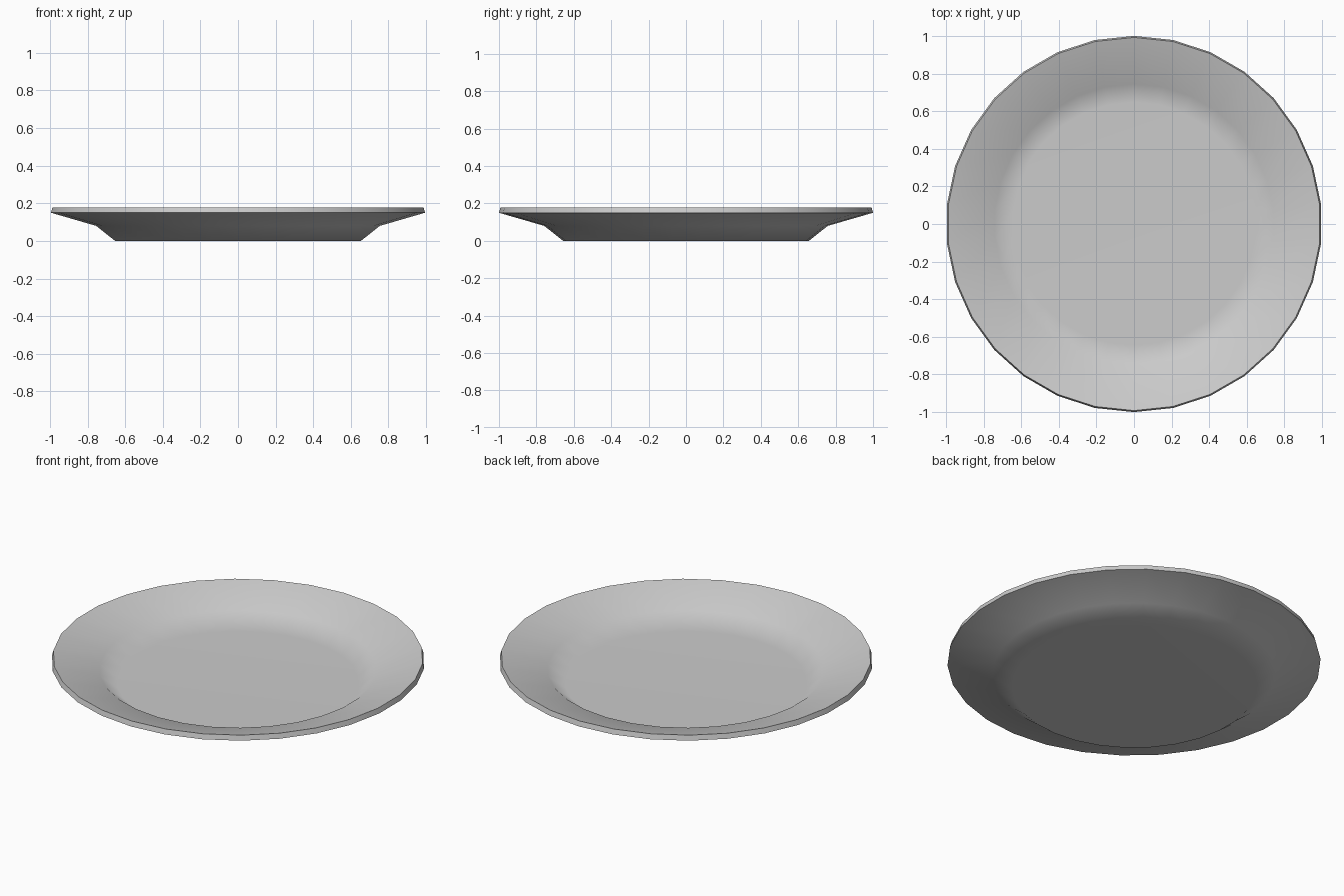
import bpy
import bmesh
from math import sin, cos, tau, radians

SIDES = 30

default = bpy.data.objects.get("Cube")
if default:
    bpy.data.objects.remove(default, do_unlink=True)

# Pale grey glaze
glaze = bpy.data.materials.new("pale_grey")
glaze.use_nodes = True
colour = (0.6, 0.6, 0.6, 1)
glaze.diffuse_color = colour
glaze.node_tree.nodes["Principled BSDF"].inputs["Base Color"].default_value = colour

# Plate wall as (radius, height), from the underside round the rim to the floor
profile = [(0.657, 0), (0.758, 0.08), (1, 0.15),
           (0.992, 0.179), (0.744, 0.107), (0.647, 0.03)]

bm = bmesh.new()
rings = [[bm.verts.new((r * sin(tau * i / SIDES), r * cos(tau * i / SIDES), z))
          for i in range(SIDES)] for r, z in profile]
for low, high in zip(rings, rings[1:]):
    for i in range(SIDES):
        j = (i + 1) % SIDES
        bm.faces.new((low[i], low[j], high[j], high[i]))

# Flat base and floor
bm.faces.new(rings[0])
bm.faces.new(rings[-1])
bmesh.ops.recalc_face_normals(bm, faces=bm.faces)

mesh = bpy.data.meshes.new("plate")
bm.to_mesh(mesh)
bm.free()
mesh.materials.append(glaze)
plate = bpy.data.objects.new("plate", mesh)
bpy.context.collection.objects.link(plate)

# Smooth bends with a crisp rim and level floor shading
bpy.ops.object.select_all(action='DESELECT')
plate.select_set(True)
bpy.context.view_layer.objects.active = plate
bpy.ops.object.shade_smooth_by_angle(angle=radians(60))
weighted = plate.modifiers.new("level_shading", 'WEIGHTED_NORMAL')
weighted.keep_sharp = True
